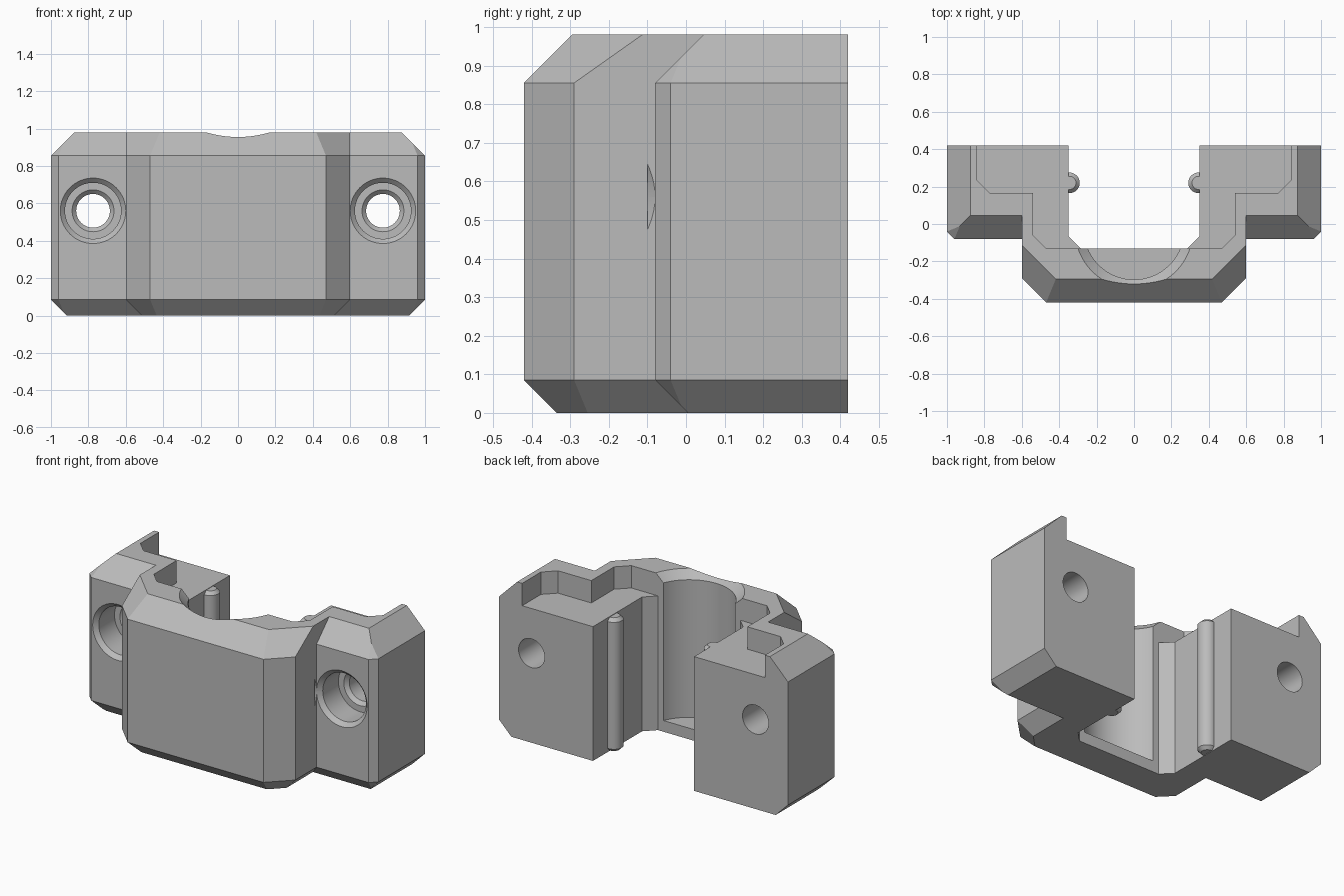
import bpy, bmesh, math
from mathutils import Vector, Matrix

if "Cube" in bpy.data.objects:
    bpy.data.objects.remove(bpy.data.objects["Cube"])

gray = bpy.data.materials.new("plain_gray")
gray.diffuse_color = (0.5, 0.5, 0.5, 1)
gray.use_nodes = True
gray.node_tree.nodes["Principled BSDF"].inputs["Base Color"].default_value = gray.diffuse_color


def to_object(bm, name):
    bmesh.ops.recalc_face_normals(bm, faces=bm.faces)
    mesh = bpy.data.meshes.new(name)
    bm.to_mesh(mesh)
    bm.free()
    mesh.materials.append(gray)
    ob = bpy.data.objects.new(name, mesh)
    bpy.context.collection.objects.link(ob)
    return ob


def block(name, half_x, front, planes):
    """Box reaching back to y=0.42, sliced by a list of (point, normal) planes."""
    bm = bmesh.new()
    bmesh.ops.create_cube(bm, size=1)
    for v in bm.verts:
        v.co = Vector((v.co.x * 2 * half_x,
                       front + (v.co.y + 0.5) * (0.42 - front),
                       (v.co.z + 0.5) * 0.98))
    for normal, d in planes:
        n = Vector(normal)
        cut = bmesh.ops.bisect_plane(
            bm, geom=bm.verts[:] + bm.edges[:] + bm.faces[:], dist=1e-5,
            plane_co=n * (d / n.length_squared), plane_no=n, clear_outer=True)
        edges = [e for e in cut["geom_cut"] if isinstance(e, bmesh.types.BMEdge)]
        if edges:
            bmesh.ops.edgenet_fill(bm, edges=edges)
    return to_object(bm, name)


def bevelled(nx, ny, d, top=True, bottom=True):
    """Upright plane plus its 45 degree top and bottom chamfers."""
    l = math.hypot(nx, ny)
    nx, ny, d = nx / l, ny / l, d / l
    out = [((nx, ny, 0), d)]
    if top:
        out.append(((nx, ny, 1), d + 0.855))
    if bottom:
        out.append(((nx, ny, -1), d - 0.085))
    return out


def prism(name, points, z0, z1):
    bm = bmesh.new()
    face = bm.faces.new([bm.verts.new((x, y, z0)) for x, y in points])
    ext = bmesh.ops.extrude_face_region(bm, geom=[face])
    bmesh.ops.translate(bm, vec=(0, 0, z1 - z0),
                        verts=[v for v in ext["geom"] if isinstance(v, bmesh.types.BMVert)])
    return to_object(bm, name)


def turned(name, profile, matrix, n=64):
    """Closed solid of revolution about local z from (radius, z) points."""
    bm = bmesh.new()
    rings = [[bm.verts.new((r * math.cos(2 * math.pi * i / n),
                            r * math.sin(2 * math.pi * i / n), z))
              for i in range(n)] for r, z in profile]
    for a, b in zip(rings, rings[1:]):
        for i in range(n):
            j = (i + 1) % n
            bm.faces.new((a[i], a[j], b[j], b[i]))
    bm.faces.new(rings[0])
    bm.faces.new(rings[-1])
    bm.transform(matrix)
    return to_object(bm, name)


def mirrored(half):
    return half + [(-x, y) for x, y in reversed(half)]


def combine(target, tool, operation):
    mod = target.modifiers.new(tool.name, 'BOOLEAN')
    mod.operation, mod.object, mod.solver = operation, tool, 'EXACT'
    bpy.context.view_layer.objects.active = target
    bpy.ops.object.modifier_apply(modifier=mod.name)
    bpy.data.objects.remove(tool)


# Central housing: chamfered front and corners, sides chamfered below only
planes = bevelled(0, -1, 0.42)
for s in (1, -1):
    planes += bevelled(s, -1, 0.89) + bevelled(s, 0, 0.6, top=False)
body = block("clamp_body", 0.61, -0.43, planes)

# Side flanges
planes = bevelled(0, -1, 0.08)
for s in (1, -1):
    planes += bevelled(s, 0, 1.0) + bevelled(s, -1, 1.04)
combine(body, block("flanges", 1.01, -0.09, planes), 'UNION')

# Open slot through the back
combine(body, prism("slot", mirrored([(0.285, -0.13), (0.35, -0.065), (0.35, 0.6)]),
                    -0.2, 1.2), 'DIFFERENCE')

# Stepped recess in the top
combine(body, prism("recess", mirrored([(0.47, -0.13), (0.54, -0.06), (0.54, 0.165),
                                        (0.77, 0.165), (0.84, 0.235), (0.84, 0.6)]),
                    0.84, 1.2), 'DIFFERENCE')

# Round bore with flared rim, standing on a thin bottom lip
combine(body, turned("bore", [(0.267, 0.07), (0.267, 0.931), (0.336, 1.0)],
                     Matrix.Translation((0, -0.03, 0)), 96), 'DIFFERENCE')

for s in (1, -1):
    # Counterbored screw hole, local z running from front to back
    place = Matrix.Translation((s * 0.775, -0.08, 0.56)) @ Matrix.Rotation(-math.pi / 2, 4, 'X')
    combine(body, turned("screw_hole", [(0.195, -0.02), (0.15, 0.025), (0.15, 0.18),
                                        (0.112, 0.18), (0.09, 0.202), (0.09, 0.7)],
                         place), 'DIFFERENCE')
    # Rounded locating rib on the slot wall
    combine(body, turned("rib", [(0.035, 0.003), (0.055, 0.023), (0.055, 0.817), (0.035, 0.837)],
                         Matrix.Translation((s * 0.345, 0.22, 0)), 32), 'UNION')

bpy.ops.object.select_all(action='DESELECT')
body.select_set(True)
bpy.context.view_layer.objects.active = body
bpy.ops.object.shade_smooth_by_angle(angle=math.radians(25))
